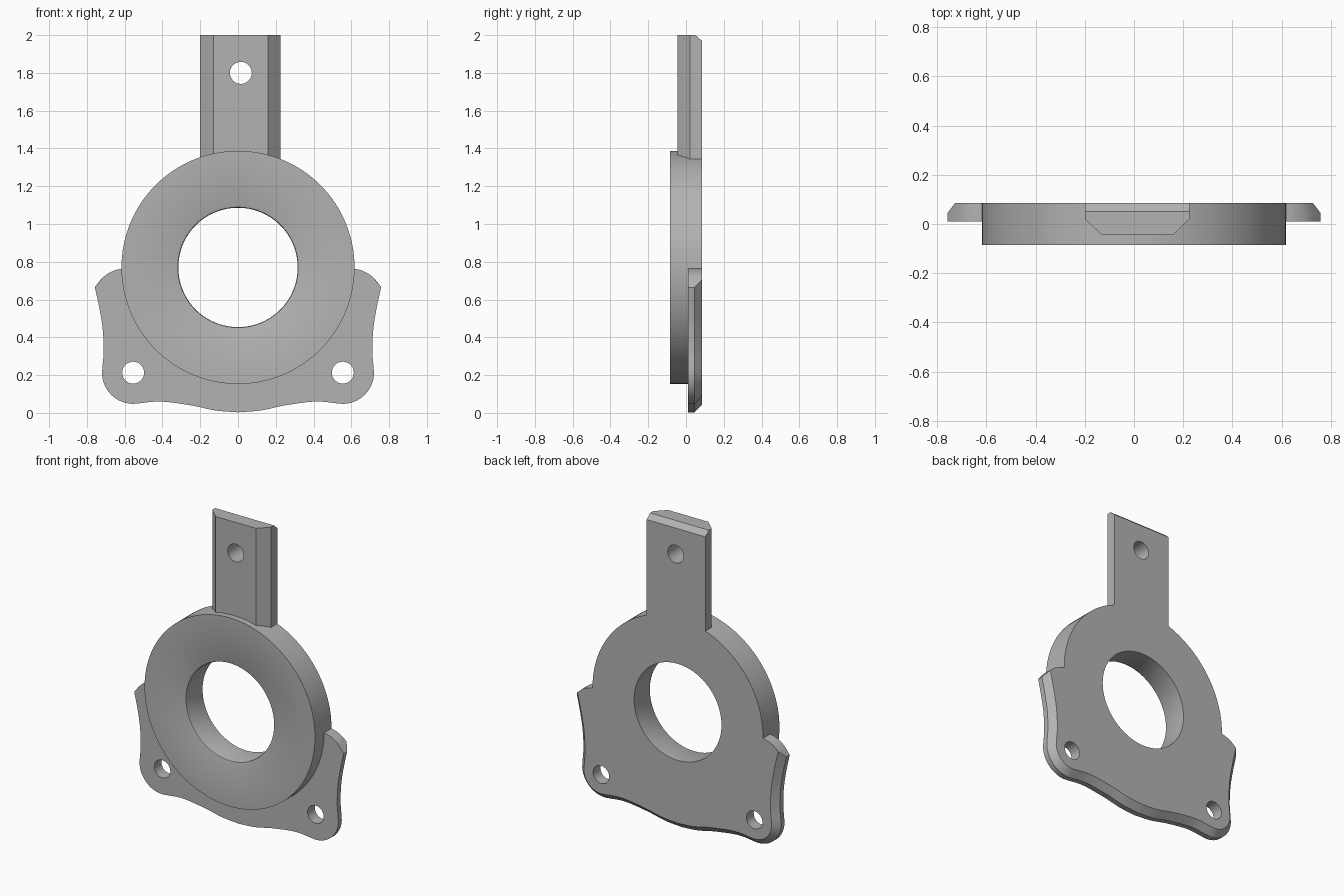
import bpy, bmesh, math
from mathutils import Vector

cube = bpy.data.objects.get("Cube")
if cube:
    bpy.data.objects.remove(cube, do_unlink=True)

metal = bpy.data.materials.new("plain grey")
metal.use_nodes = True
GREY = (0.45, 0.45, 0.45, 1)
metal.diffuse_color = GREY
metal.node_tree.nodes["Principled BSDF"].inputs["Base Color"].default_value = GREY

CZ, R, BORE = 0.77, 0.617, 0.316    # ring centre height, outer and bore radius
FRONT, BACK = -0.085, 0.085


def to_object(name, bm):
    bmesh.ops.recalc_face_normals(bm, faces=bm.faces)
    mesh = bpy.data.meshes.new(name)
    bm.to_mesh(mesh)
    bm.free()
    mesh.materials.append(metal)
    obj = bpy.data.objects.new(name, mesh)
    bpy.context.collection.objects.link(obj)
    return obj


def loft(loops, closed=False):
    """Skin a list of equal-length loops; cap the ends, or join last to first."""
    bm = bmesh.new()
    rows = [[bm.verts.new(p) for p in loop] for loop in loops]
    pairs = list(zip(rows, rows[1:])) + ([(rows[-1], rows[0])] if closed else [])
    for a, b in pairs:
        for i in range(len(a)):
            j = (i + 1) % len(a)
            bm.faces.new((a[i], a[j], b[j], b[i]))
    if not closed:
        bm.faces.new(rows[0])
        bm.faces.new(rows[-1])
    return bm


def spline(pts, steps=8):
    """Smooth curve through a few points."""
    p = [Vector(q) for q in pts]
    p = [2 * p[0] - p[1]] + p + [2 * p[-1] - p[-2]]
    out = []
    for a, b, c, d in zip(p, p[1:], p[2:], p[3:]):
        for k in range(steps):
            t = k / steps
            out.append(0.5 * (2 * b + (c - a) * t + (2 * a - 5 * b + 4 * c - d) * t * t
                              + (3 * b - a - 3 * c + d) * t ** 3))
    return out + [p[-2]]


def circle(r, y, x=0, z=CZ, n=128):
    return [(x + r * math.cos(math.tau * i / n), y, z + r * math.sin(math.tau * i / n))
            for i in range(n)]


def select_only(obj):
    bpy.ops.object.select_all(action='DESELECT')
    obj.select_set(True)
    bpy.context.view_layer.objects.active = obj


def drill(obj, x, z, r=0.058):
    cutter = to_object("hole_cutter", loft([circle(r, y, x, z, 48) for y in (-0.3, 0.3)]))
    cutter.hide_render = True
    mod = obj.modifiers.new("hole", 'BOOLEAN')
    mod.operation, mod.solver, mod.object = 'DIFFERENCE', 'EXACT', cutter
    select_only(obj)
    bpy.ops.object.modifier_apply(modifier=mod.name)
    bpy.data.objects.remove(cutter, do_unlink=True)


# Main ring, with a slightly eased front edge on the bore
profile = [(R, FRONT), (R, BACK), (BORE, BACK), (BORE, FRONT + 0.01),
           (BORE + 0.003, FRONT + 0.003), (BORE + 0.01, FRONT)]
ring = to_object("main_ring", loft([circle(r, y) for r, y in profile], closed=True))

# Mounting plate: half outline from the ear down to the bottom middle
ear = spline([(0.613, 0.764), (0.66, 0.752), (0.71, 0.722), (0.758, 0.665)])
ear_back = spline([(0.613, 0.764), (0.65, 0.755), (0.69, 0.736), (0.727, 0.706)])
side = spline([(0.758, 0.665), (0.735, 0.56), (0.717, 0.45), (0.711, 0.33), (0.718, 0.24)])
corner = [Vector((0.555 + 0.165 * math.cos(a), 0.213 + 0.165 * math.sin(a)))
          for a in (-0.05 - 1.55 * i / 16 for i in range(17))]
bottom = spline([(0.53, 0.05), (0.41, 0.06), (0.25, 0.04), (0.12, 0.013), (0, 0.003)])
edge = side + corner + bottom

# Back outline is drawn in by the chamfer along the side and bottom only
inset = []
for i, p in enumerate(edge):
    d = (edge[min(i + 1, len(edge) - 1)] - edge[max(i - 1, 0)]).normalized()
    inset.append(p + 0.04 * Vector((d.y, -d.x)))
inset[0] = ear_back[-1]
inset[-1].x = 0


def plate_loop(half, y):
    inner = [(0.613 * math.cos(a), CZ + 0.613 * math.sin(a))
             for a in (math.pi * (1 + i / 64) for i in range(1, 64))]
    pts = [(p.x, p.y) for p in half] + [(-p.x, p.y) for p in half[-2::-1]] + inner
    return [(x, y, z) for x, z in pts]


front_half, back_half = ear[:-1] + edge, ear_back[:-1] + inset
plate = to_object("mounting_plate", loft([plate_loop(front_half, 0.01),
                                          plate_loop(front_half, 0.045),
                                          plate_loop(back_half, BACK)]))
for s in (-1, 1):
    drill(plate, s * 0.555, 0.213)

# Stem: chamfered bar whose foot follows the ring
N = 10
section = [(-0.13 + 0.29 * i / N, -0.045) for i in range(N + 1)]
section += [(0.225, 0.02)] + [(0.225 - 0.425 * i / N, BACK) for i in range(N + 1)] + [(-0.2, 0.02)]
foot = [(x, y, CZ + math.sqrt((R - 0.003) ** 2 - x * x)) for x, y in section]
bm = loft([foot, [(x, y, 2) for x, y in section]])
cut = bmesh.ops.bisect_plane(bm, geom=bm.verts[:] + bm.edges[:] + bm.faces[:],
                             plane_co=(0, 0.05, 2), plane_no=(0, 0.03, 0.035),
                             clear_outer=True)
bmesh.ops.holes_fill(bm, edges=[e for e in bm.edges if e.is_boundary], sides=0)
stem = to_object("stem", bm)
drill(stem, 0.015, 1.8)

for obj in (ring, plate, stem):
    select_only(obj)
    bpy.ops.object.shade_smooth_by_angle(angle=math.radians(30))
